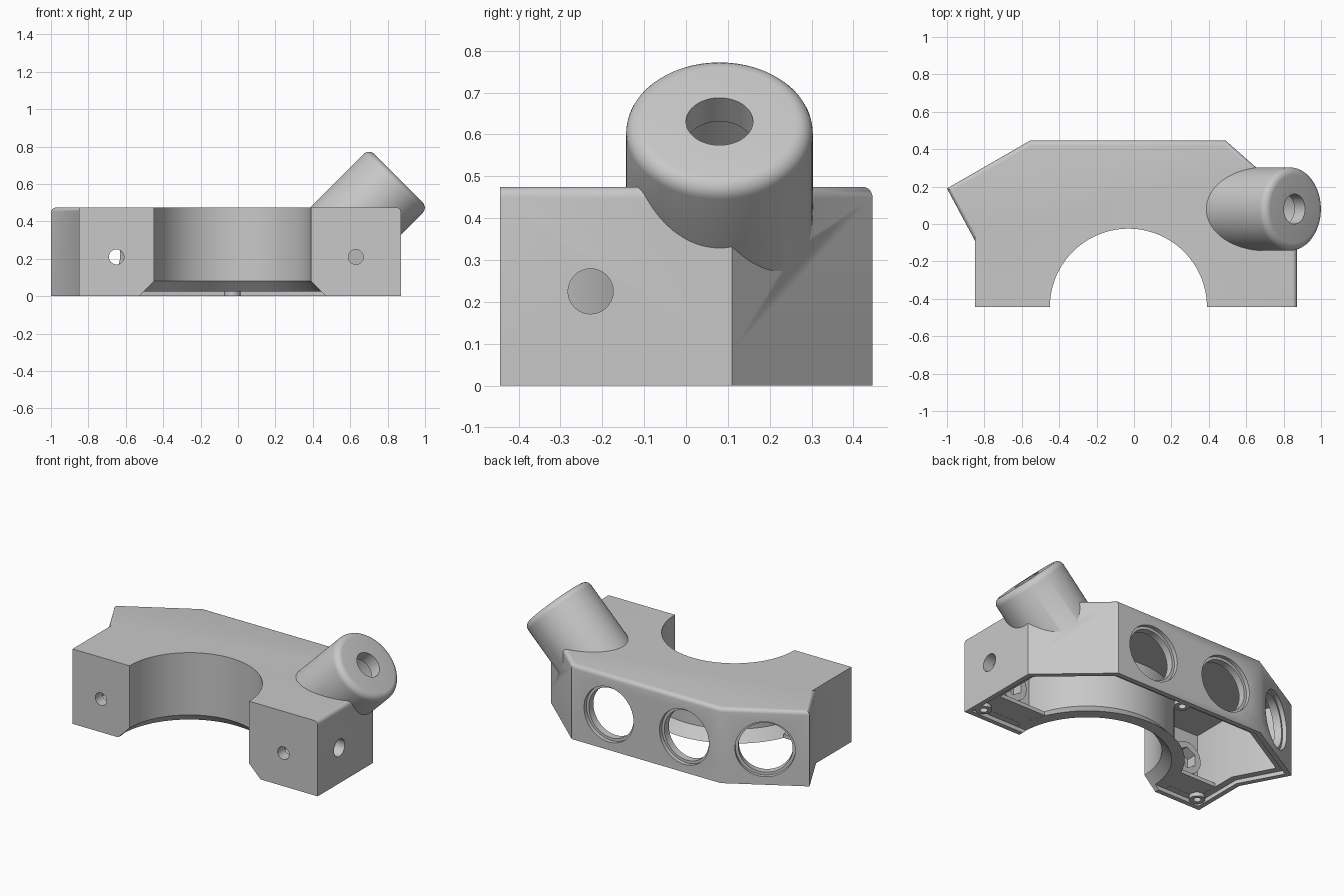
import bpy, bmesh, math
from mathutils import Vector

cube = bpy.data.objects.get("Cube")
if cube:
    bpy.data.objects.remove(cube)

grey = bpy.data.materials.new("plain_grey")
grey.use_nodes = True
GREY = (0.58, 0.58, 0.58, 1)
grey.diffuse_color = GREY
grey.node_tree.nodes["Principled BSDF"].inputs["Base Color"].default_value = GREY

HEIGHT, ROUND = 0.475, 0.025
STEPS = 56

# Counter-clockwise outline: corner position and the kind of side that follows it
OUTLINE = [(-0.85, -0.445, "leg_front")]
for i in range(STEPS + 1):
    a = math.pi * (1 - i / STEPS)
    OUTLINE.append((-0.03 + 0.42 * math.cos(a), -0.445 + 0.42 * math.sin(a),
                    "arc" if i < STEPS else "leg_front"))
OUTLINE += [(0.871, -0.445, "rim"), (0.871, 0.11, "rim"), (0.49, 0.446, "rim"),
            (-0.555, 0.446, "rim"), (-1.0, 0.19, "rim"), (-0.85, -0.09, "leg_side")]


def make(name, bm):
    bm.normal_update()
    bmesh.ops.recalc_face_normals(bm, faces=bm.faces)
    mesh = bpy.data.meshes.new(name)
    bm.to_mesh(mesh)
    bm.free()
    mesh.materials.append(grey)
    ob = bpy.data.objects.new(name, mesh)
    bpy.context.collection.objects.link(ob)
    return ob


def ring(z, rim=0, leg_side=0, leg_front=0, arc=0):
    """The outline at height z, each kind of side moved inwards by its own amount."""
    move = {"rim": rim, "leg_side": leg_side, "leg_front": leg_front, "arc": arc}
    points = []
    for i, (x, y, kind) in enumerate(OUTLINE):
        px, py, before = OUTLINE[i - 1]
        nx, ny, _ = OUTLINE[(i + 1) % len(OUTLINE)]
        a, b = Vector((py - y, x - px)).normalized(), Vector((y - ny, nx - x)).normalized()
        da, db = move[before], move[kind]
        det = a.x * b.y - a.y * b.x
        points.append((x + (da * b.y - db * a.y) / det, y + (a.x * db - b.x * da) / det, z))
    return points


def loft(name, rings):
    """Closed solid through a stack of rings with equal point counts."""
    bm = bmesh.new()
    rows = [[bm.verts.new(p) for p in points] for points in rings]
    count = len(rows[0])
    bm.faces.new(rows[0])
    bm.faces.new(rows[-1])
    for low, high in zip(rows, rows[1:]):
        for i in range(count):
            j = (i + 1) % count
            bm.faces.new((low[i], low[j], high[j], high[i]))
    return make(name, bm)


def rod(name, a, b, radius, sides=64, rounded=0):
    """Cylinder from a to b, optionally with a rounded far rim."""
    a, b = Vector(a), Vector(b)
    bm = bmesh.new()
    bmesh.ops.create_cone(bm, cap_ends=True, segments=sides, radius1=radius,
                          radius2=radius, depth=(b - a).length)
    if rounded:
        edge = [e for e in bm.edges if all(v.co.z > 0 for v in e.verts)]
        bmesh.ops.bevel(bm, geom=edge, offset=rounded, segments=6, profile=0.5, affect='EDGES')
    turn = (b - a).to_track_quat('Z', 'Y')
    for v in bm.verts:
        v.co = turn @ v.co + (a + b) / 2
    return make(name, bm)


def combine(ob, others, operation='DIFFERENCE'):
    for other in others:
        mod = ob.modifiers.new("combine", 'BOOLEAN')
        mod.operation, mod.object, mod.solver = operation, other, 'EXACT'
        bpy.context.view_layer.update()
        evaluated = ob.evaluated_get(bpy.context.evaluated_depsgraph_get())
        mesh = bpy.data.meshes.new_from_object(evaluated)
        ob.modifiers.clear()
        ob.data = mesh
        bpy.data.objects.remove(other)
    return ob


# Outer block: flared foot of the half-round opening, rounded top rim
layers = [ring(0, arc=0.08), ring(0.08)]
for i in range(6):
    t = i / 5 * math.pi / 2
    layers.append(ring(HEIGHT - ROUND * (1 - math.sin(t)), rim=ROUND * (1 - math.cos(t))))
body = loft("housing", layers)

# Slanted round socket
tip = Vector((0.858, 0.08, 0.631))
axis = Vector((1, 0, 1)).normalized()
combine(body, [rod("socket", tip - axis * 0.495, tip, 0.223, sides=96, rounded=0.04)], 'UNION')

# Hollow inside with a wall that follows the flare, and a recess for the lid
wall = 0.07
cavity = [ring(z, wall, wall, wall, arc) for z, arc in
          ((-0.1, 0.15), (0, 0.15), (0.09, wall), (0.425, wall))]
recess = [ring(z, 0.03, 0.03, 0.03, -0.1) for z in (-0.1, 0.025)]
combine(body, [loft("cavity", cavity), loft("lid_recess", recess)])

# Socket bore with a narrower hole in its end
combine(body, [rod("bore", tip - axis * 0.45, tip - axis * 0.08, 0.16),
               rod("socket_hole", tip - axis * 0.2, tip + axis * 0.1, 0.08)])

# Screw holes in the leg fronts and the side
NUTS = (-0.65, 0.63)
combine(body, [rod("front_hole", (x, -0.6, 0.21), (x, -0.3, 0.21), 0.04, sides=32) for x in NUTS])
combine(body, [rod("side_hole", (0.7, -0.228, 0.225), (1, -0.228, 0.225), 0.054, sides=32)])

# Three stepped round windows in the back
back = Vector((0, 1, 0))
slant = Vector((-0.256, 0.445, 0)).normalized()
for x, y, out in ((0.23, 0.446, back), (-0.3, 0.446, back), (-0.778, 0.318, slant)):
    centre = Vector((x, y, 0.225))
    combine(body, [rod("window", centre - out * 0.12, centre + out * 0.1, 0.157),
                   rod("window_step", centre - out * 0.025, centre + out * 0.1, 0.174)])

parts = [body]

# Nut pockets behind the leg fronts
for x, side in zip(NUTS, ("right", "left")):
    pocket = rod(side + "_nut_pocket", (x, -0.385, 0.21), (x, -0.31, 0.21), 0.1, sides=48)
    parts.append(combine(pocket, [rod("hexagon", (x, -0.45, 0.21), (x, -0.2, 0.21),
                                      0.067, sides=6)]))

# Flanges under the legs
for side, x0, x1 in (("right", -0.79, -0.53), ("left", 0.47, 0.81)):
    parts.append(loft(side + "_flange", [[(x0, -0.4, z), (x1, -0.4, z), (x1, -0.22, z),
                                          (x0, -0.22, z)] for z in (0.026, 0.05)]))

# Ring posts for the lid screws
for side, x, y in (("right", -0.77, -0.365), ("left", 0.8, -0.365), ("back", -0.03, 0.385)):
    post = rod(side + "_screw_post", (x, y, 0.002), (x, y, 0.07), 0.045, sides=32)
    parts.append(combine(post, [rod("post_hole", (x, y, -0.1), (x, y, 0.05), 0.022, sides=24)]))

# Smooth shading with sharp edges kept
for ob in parts:
    bpy.ops.object.select_all(action='DESELECT')
    ob.select_set(True)
    bpy.context.view_layer.objects.active = ob
    bpy.ops.object.shade_smooth_by_angle(angle=math.radians(30))
